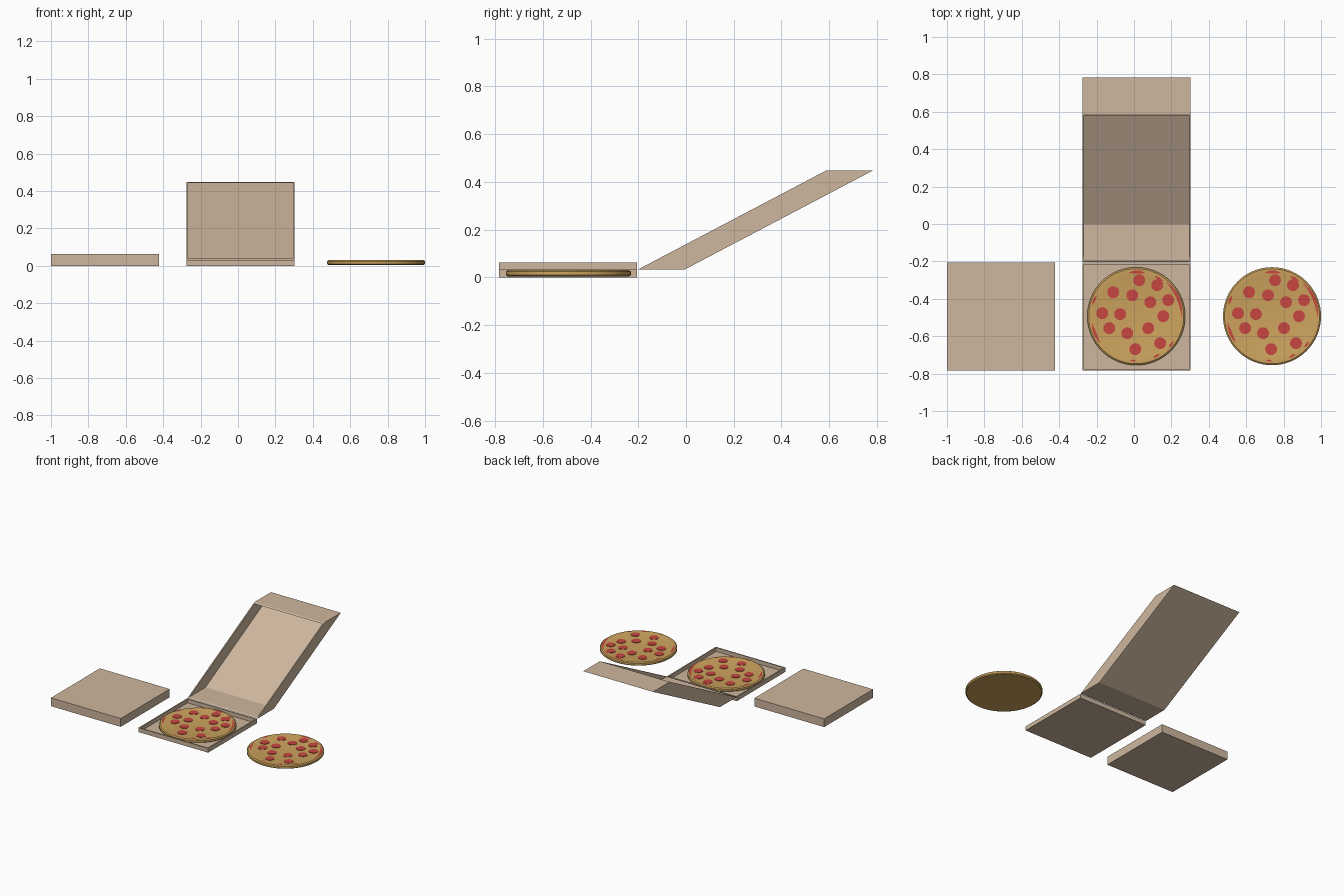
import bpy, bmesh, math
from mathutils import Vector

if "Cube" in bpy.data.objects:
    bpy.data.objects.remove(bpy.data.objects["Cube"])


def material(name, rgb):
    m = bpy.data.materials.new(name)
    m.diffuse_color = (*[(c / 255) ** 2.2 for c in rgb], 1)
    m.use_nodes = True
    m.node_tree.nodes["Principled BSDF"].inputs["Base Color"].default_value = m.diffuse_color
    return m


CARD = material("cardboard", (205, 182, 157))
CRUST = material("golden crust", (204, 162, 94))
RED = material("pepperoni red", (198, 72, 66))


def finish(name, bm, mat, smooth=False):
    bmesh.ops.recalc_face_normals(bm, faces=bm.faces)
    me = bpy.data.meshes.new(name)
    bm.to_mesh(me)
    bm.free()
    me.materials.append(mat)
    ob = bpy.data.objects.new(name, me)
    bpy.context.collection.objects.link(ob)
    if smooth:
        bpy.ops.object.select_all(action='DESELECT')
        ob.select_set(True)
        bpy.context.view_layer.objects.active = ob
        bpy.ops.object.shade_smooth_by_angle(angle=math.radians(35))
    return ob


def tray(name, rim, u, v, depth, t=0.016, floor=0.9):
    """Open tray: rim corner, two rim directions and the direction to its floor."""
    rim, u, v, depth = map(Vector, (rim, u, v, depth))
    bm = bmesh.new()

    def ring(i, d):
        return [bm.verts.new(rim + u * a + v * b + depth * d)
                for a, b in ((i, i), (1 - i, i), (1 - i, 1 - i), (i, 1 - i))]

    rings = [ring(0, 1), ring(0, 0), ring(t, 0), ring(t, floor)]
    for r0, r1 in zip(rings, rings[1:]):
        for k in range(4):
            j = (k + 1) % 4
            bm.faces.new((r0[k], r0[j], r1[j], r1[k]))
    bm.faces.new(rings[0])
    bm.faces.new(rings[-1])
    return finish(name, bm, CARD)


# Closed box
S = 0.578
bm = bmesh.new()
bmesh.ops.create_cube(bm, size=1)
bmesh.ops.scale(bm, vec=(S, S, 0.062), verts=bm.verts)
bmesh.ops.translate(bm, vec=(-1 + S / 2, -0.495, 0.031), verts=bm.verts)
finish("closed_box", bm, CARD)

# Open box: base tray and slanted lid
X0 = -0.276
tray("open_box_base", (X0, -0.784, 0.032), (S, 0, 0), (0, S, 0), (0, 0, -0.032))
tray("open_box_lid", (X0, -0.203, 0.032), (S, 0, 0), (0, 0.791, 0.416),
     (0, 0.196, 0), t=0.014, floor=0.97)

# Pizza details: slice positions (offset from the centre) and rim sauce arcs
SLICES = [(.016, .192), (.112, .166), (-.123, .128), (-.021, .112), (.075, .075),
          (.171, .086), (-.182, .016), (-.086, .011), (.144, 0), (-.144, -.064),
          (-.048, -.091), (.064, -.064), (-.005, -.176), (.128, -.144)]
ARCS = [(-2, 50, .243, .016), (52, 66, .235, .014), (78, 100, .236, .018),
        (152, 166, .240, .014), (188, 217, .239, .016),
        (262, 270, .238, .010), (292, 302, .238, .012), (316, 326, .240, .012)]


def pizza(name, cx, cy):
    # Crust turned from a profile
    profile = [(.254, .004), (.262, .010), (.262, .024), (.254, .030), (.225, .030),
               (.215, .028)]
    n = 64
    bm = bmesh.new()
    rings = [[bm.verts.new((cx + r * math.cos(2 * math.pi * k / n),
                            cy + r * math.sin(2 * math.pi * k / n), z))
              for k in range(n)] for r, z in profile]
    for r0, r1 in zip(rings, rings[1:]):
        for k in range(n):
            j = (k + 1) % n
            bm.faces.new((r0[k], r0[j], r1[j], r1[k]))
    bm.faces.new(rings[0])
    bm.faces.new(rings[-1])
    finish(name + "_crust", bm, CRUST, True)

    # Pepperoni discs
    bm = bmesh.new()
    for x, y in SLICES:
        d = bmesh.ops.create_cone(bm, cap_ends=True, segments=16, radius1=.032,
                                  radius2=.032, depth=.004)
        bmesh.ops.translate(bm, vec=(cx + x, cy + y, .029), verts=d["verts"])
    finish(name + "_pepperoni", bm, RED)

    # Thin tapered slivers of sauce along the rim
    bm = bmesh.new()
    for a0, a1, r, w in ARCS:
        outline = []
        for side in (1, -1):
            for i in range(8):
                f = i / 8 if side > 0 else 1 - i / 8
                a = math.radians(a0 + (a1 - a0) * f)
                q = r + side * w / 2 * math.sin(math.pi * f)
                outline.append(bm.verts.new((cx + q * math.cos(a),
                                             cy + q * math.sin(a), .0312)))
        bm.faces.new(outline)
    ob = finish(name + "_sauce", bm, RED)
    for p in ob.data.polygons:
        if p.normal.z < 0:
            p.flip()


pizza("boxed_pizza", 0.012, -0.493)
pizza("loose_pizza", 0.738, -0.493)
